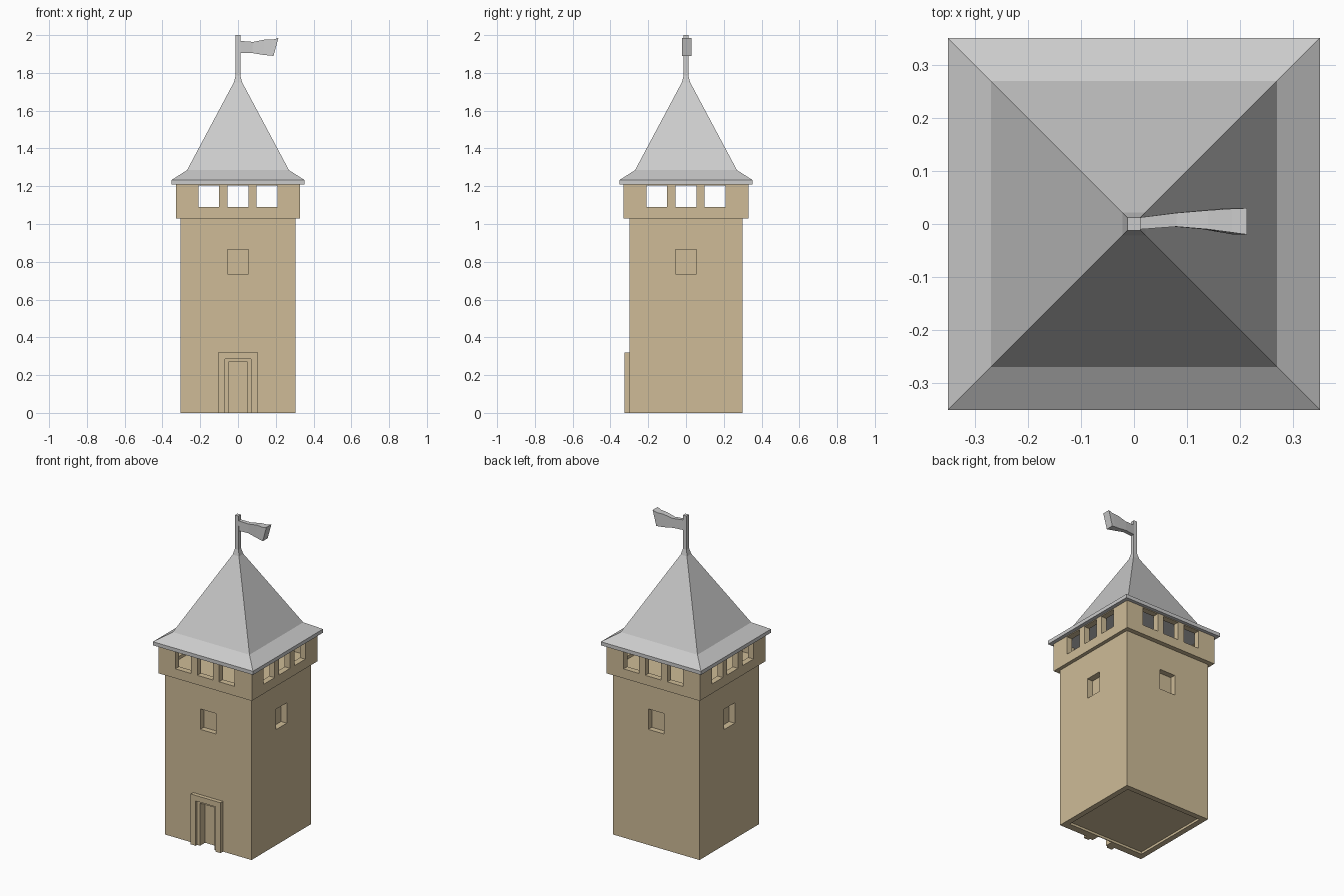
import bpy, bmesh

if "Cube" in bpy.data.objects:
    bpy.data.objects.remove(bpy.data.objects["Cube"])

stone = bpy.data.materials.new("tan_stone")
stone.diffuse_color = (0.62, 0.50, 0.31, 1)
stone.use_nodes = True
stone.node_tree.nodes["Principled BSDF"].inputs["Base Color"].default_value = stone.diffuse_color


def add_mesh(name, verts, faces, mat=None):
    me = bpy.data.meshes.new(name)
    me.from_pydata(verts, [], faces)
    bm = bmesh.new()
    bm.from_mesh(me)
    bmesh.ops.recalc_face_normals(bm, faces=bm.faces)
    bm.to_mesh(me)
    bm.free()
    ob = bpy.data.objects.new(name, me)
    bpy.context.collection.objects.link(ob)
    if mat:
        me.materials.append(mat)
    return ob


def loft(name, rings, mat=None):
    """Skin a list of four-point rings into a closed solid."""
    verts = [p for r in rings for p in r]
    faces = [(0, 1, 2, 3), tuple(len(verts) - 4 + i for i in range(4))]
    for k in range(len(rings) - 1):
        for i in range(4):
            j = (i + 1) % 4
            faces.append((4*k + i, 4*k + j, 4*k + 4 + j, 4*k + 4 + i))
    return add_mesh(name, verts, faces, mat)


def box(name, x, y, z, mat=None):
    ring = lambda h: [(x[0], y[0], h), (x[1], y[0], h), (x[1], y[1], h), (x[0], y[1], h)]
    return loft(name, [ring(z[0]), ring(z[1])], mat)


def cut(ob, x, y, z):
    """Subtract a box from an object."""
    cutter = box("cutter", x, y, z)
    cutter.hide_render = True
    mod = ob.modifiers.new("cut", 'BOOLEAN')
    mod.operation = 'DIFFERENCE'
    mod.solver = 'EXACT'
    mod.object = cutter
    bpy.context.view_layer.objects.active = ob
    bpy.ops.object.modifier_apply(modifier=mod.name)
    bpy.data.objects.remove(cutter)


# Tower body: one recessed window per side, a doorway and a sunken base
body = box("tower_body", (-0.305, 0.305), (-0.30, 0.30), (0, 1.03), stone)
win, deep, far = 0.055, 0.265, 0.4
for s in (-1, 1):
    span = sorted((s * deep, s * far))
    cut(body, (-win, win), span, (0.735, 0.865))
    cut(body, span, (-win, win), (0.735, 0.865))
cut(body, (-0.05, 0.05), (-0.4, -0.26), (-0.1, 0.27))
cut(body, (-0.27, 0.27), (-0.255, 0.265), (-0.1, 0.015))

# Door surround: outer frame with a thinner inner step
for name, w, h, iw, ih, y0 in (("door_frame", 0.105, 0.32, 0.07, 0.285, -0.325),
                               ("door_inner_frame", 0.07, 0.285, 0.05, 0.27, -0.31)):
    frame = box(name, (-w, w), (y0, -0.30), (0, h), stone)
    cut(frame, (-iw, iw), (-0.5, -0.2), (-0.1, ih))

# Lookout gallery: hollow box with three openings through each side
gallery = box("gallery", (-0.328, 0.328), (-0.33, 0.33), (1.03, 1.21), stone)
cut(gallery, (-0.29, 0.29), (-0.292, 0.292), (1.07, 1.3))
for c in (-0.155, 0, 0.153):
    side = (c - 0.055, c + 0.055)
    cut(gallery, side, (-0.5, 0.5), (1.09, 1.205))
    cut(gallery, (-0.5, 0.5), side, (1.09, 1.205))

# Flared four-sided roof running up into the flagpole
profile = [(0.352, 1.21), (0.352, 1.233), (0.27, 1.285), (0.022, 1.75),
           (0.013, 1.785), (0.012, 2.0)]
loft("roof_and_pole", [[(-r, -r, z), (r, -r, z), (r, r, z), (-r, r, z)]
                       for r, z in profile])

# Waving flag: x offsets at top and bottom, side limits, bottom and top heights
stations = [(0.0, 0.0, -0.011, 0.011, 1.905, 1.97),
            (0.08, 0.075, -0.005, 0.021, 1.905, 1.964),
            (0.14, 0.13, -0.010, 0.026, 1.896, 1.976),
            (0.185, 0.165, -0.016, 0.029, 1.892, 1.976),
            (0.214, 0.188, -0.020, 0.030, 1.89, 1.985)]
loft("flag", [[(xb, y0, z0), (xb, y1, z0), (xt, y1, z1), (xt, y0, z1)]
              for xt, xb, y0, y1, z0, z1 in stations])
